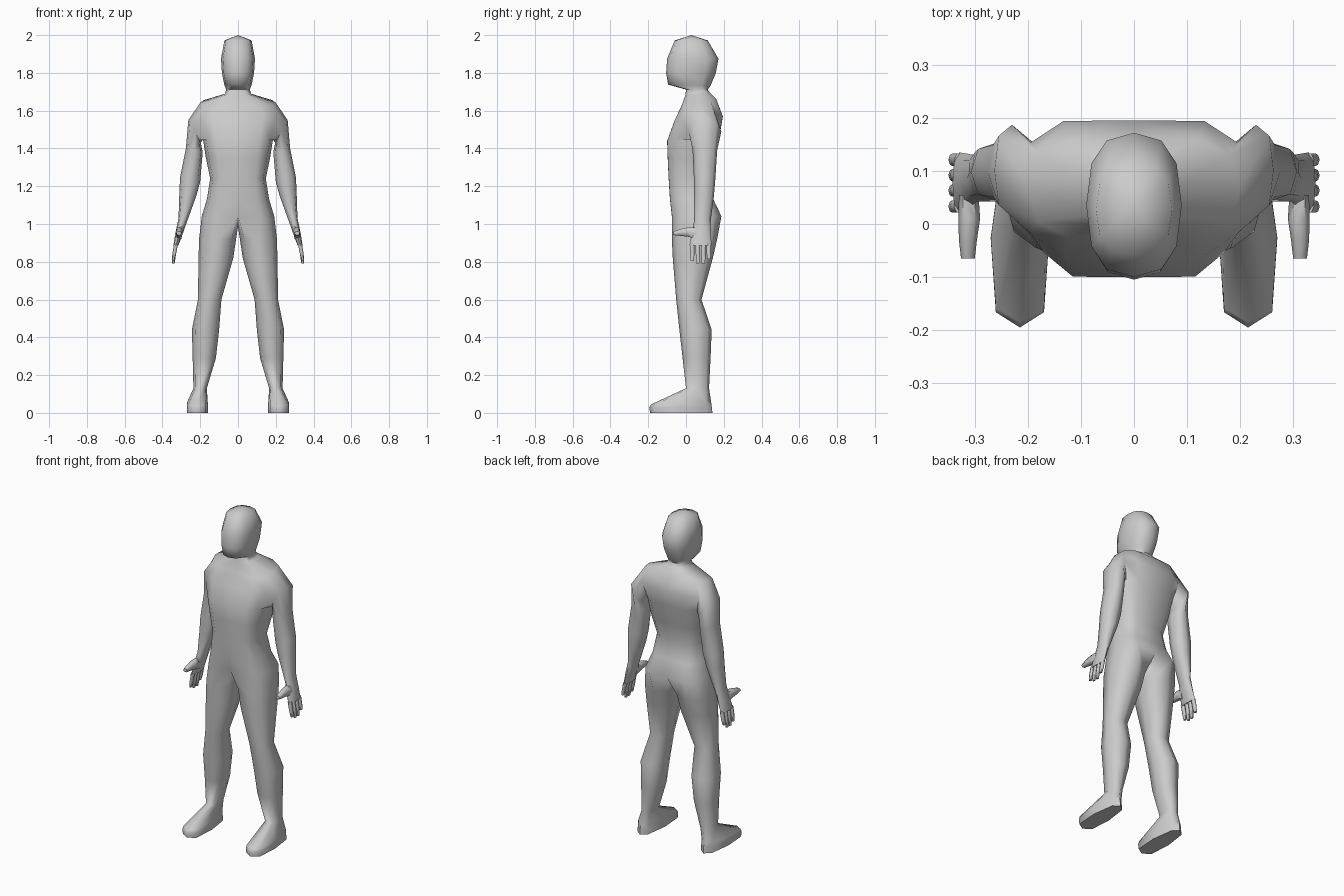
import bpy, bmesh, math

if "Cube" in bpy.data.objects:
    bpy.data.objects.remove(bpy.data.objects["Cube"])


def ring(bm, angles, x0, x1, y0, y1, z, tx=0, ty=0, p=0.8, f=1.0, taper=0.0, upright=False):
    """Rounded cross-section between x0..x1, y0..y1; tx / ty tilt it, taper narrows the back."""
    verts = []
    for a in angles:
        c, s = math.cos(math.radians(a)), math.sin(math.radians(a))
        c = math.copysign(abs(c) ** p, c)
        s = math.copysign(min(1, f * abs(s) ** p), s)
        x = (x0 + x1) / 2 + (x1 - x0) / 2 * c * (1 - taper * max(s, 0))
        y = (y0 + y1) / 2 + (y1 - y0) / 2 * s
        co = (x, z, y) if upright else (x, y, z + tx * c + ty * s)
        verts.append(bm.verts.new(co))
    return verts


def bridge(bm, a, b, closed=True, skip=()):
    n = len(a)
    for i in range(n if closed else n - 1):
        if i not in skip:
            j = (i + 1) % n
            bm.faces.new((a[i], a[j], b[j], b[i]))


def loft(bm, rings, closed=True):
    for a, b in zip(rings, rings[1:]):
        bridge(bm, a, b, closed)


def finish(bm, name, angle=70):
    """Mirror the half across x = 0 and make a smooth-shaded object."""
    loose = [v for v in bm.verts if not v.link_faces]
    bmesh.ops.delete(bm, geom=loose, context='VERTS')
    geom = bm.verts[:] + bm.edges[:] + bm.faces[:]
    bmesh.ops.mirror(bm, geom=geom, axis='X', merge_dist=0.0005)
    bmesh.ops.recalc_face_normals(bm, faces=bm.faces[:])
    me = bpy.data.meshes.new(name)
    bm.to_mesh(me)
    bm.free()
    ob = bpy.data.objects.new(name, me)
    bpy.context.collection.objects.link(ob)
    bpy.ops.object.select_all(action='DESELECT')
    ob.select_set(True)
    bpy.context.view_layer.objects.active = ob
    bpy.ops.object.shade_smooth_by_angle(angle=math.radians(angle))


HALF = [-90 + 30 * i for i in range(7)]    # front centre round to back centre
ARM = [-45 + 45 * i for i in range(8)]     # starts at front-outer
LEG = [-135 + 45 * i for i in range(8)]    # starts at front-inner

bm = bmesh.new()

# head and neck: half width, front y, back y, z, y tilt
head = [ring(bm, HALF, -w, w, yf, yb, z, 0, t, 0.8) for w, yf, yb, z, t in [
    (0.072, -0.06, 0.115, 1.972, 0.0),
    (0.090, -0.10, 0.172, 1.875, 0.0),
    (0.085, -0.105, 0.158, 1.80, 0.0),
    (0.072, -0.095, 0.130, 1.735, -0.003),
    (0.062, 0.0, 0.115, 1.712, 0.0)]]
apex = bm.verts.new((0, 0.03, 2.0))
for i in range(6):
    bm.faces.new((apex, head[0][i + 1], head[0][i]))
loft(bm, head, False)

# torso from the neck base to the hips
torso = [ring(bm, HALF, -w, w, yf, yb, z, 0, t, 0.7, 1.1) for w, yf, yb, z, t in [
    (0.070, -0.003, 0.128, 1.688, 0.005),
    (0.200, -0.025, 0.160, 1.642, 0.02),
    (0.215, -0.06, 0.195, 1.56, 0.01),
    (0.187, -0.10, 0.180, 1.46, 0.02),
    (0.170, -0.097, 0.155, 1.35, 0.0),
    (0.147, -0.092, 0.125, 1.24, 0.0),
    (0.165, -0.085, 0.145, 1.13, 0.0),
    (0.192, -0.075, 0.188, 1.04, 0.0)]]
bridge(bm, head[-1], torso[0], False)
for k in range(len(torso) - 1):
    bridge(bm, torso[k], torso[k + 1], False, (2, 3) if k in (1, 2) else ())

# arm grown from the shoulder opening: x in, x out, y front, y back, z, x tilt
S, U, A = torso[1:4]
arm = [[S[2], S[3], S[4], U[4], A[4], A[3], A[2], U[2]]]
arm += [ring(bm, ARM, *r) for r in [
    (0.197, 0.263, 0.015, 0.187, 1.49, 0.06),
    (0.187, 0.276, 0.035, 0.165, 1.39, 0.01),
    (0.200, 0.307, 0.042, 0.155, 1.235, 0.01),
    (0.220, 0.311, 0.042, 0.148, 1.15, 0.0),
    (0.278, 0.315, 0.042, 0.130, 1.01, 0.02),
    (0.292, 0.332, 0.030, 0.132, 0.95, 0.0),
    (0.316, 0.342, 0.018, 0.135, 0.885, 0.0)]]
loft(bm, arm)
bm.faces.new(arm[-1])

# leg grown from the hip ring and a crotch point
crotch = bm.verts.new((0, 0.04, 0.985))
leg = [torso[-1] + [crotch]]
leg += [ring(bm, LEG, *r) for r in [
    (0.010, 0.206, -0.075, 0.165, 0.92),
    (0.025, 0.209, -0.070, 0.142, 0.82),
    (0.088, 0.212, -0.052, 0.082, 0.60),
    (0.100, 0.244, -0.035, 0.136, 0.44),
    (0.117, 0.240, -0.018, 0.130, 0.29),
    (0.165, 0.236, 0.0, 0.122, 0.13)]]

# foot
leg += [ring(bm, LEG, 0.160, 0.270, yf, yb, z, 0, t, 0.55, 1, 0.25) for yf, yb, z, t in [
    (-0.185, 0.132, 0.055, 0.01),
    (-0.195, 0.137, 0.03, 0.0),
    (-0.190, 0.140, 0.0, 0.0)]]
loft(bm, leg)
bm.faces.new(leg[-1])
finish(bm, "body")

# fingers: centre y, tip z
SIX = [60 * i for i in range(6)]
bm = bmesh.new()
for y, tip in [(0.033, 0.805), (0.063, 0.79), (0.092, 0.79), (0.121, 0.815)]:
    rows = [ring(bm, SIX, x - rx, x + rx, y - r, y + r, z) for x, rx, r, z in [
        (0.328, 0.011, 0.013, 0.895),
        (0.337, 0.010, 0.013, 0.845),
        (0.343, 0.007, 0.010, tip)]]
    loft(bm, rows)
    bm.faces.new(rows[0])
    bm.faces.new(rows[-1])
finish(bm, "fingers")

# thumb: x range, z range, y along its length
bm = bmesh.new()
rows = [ring(bm, SIX, *r, upright=True) for r in [
    (0.293, 0.330, 0.915, 0.985, 0.055),
    (0.290, 0.331, 0.930, 0.985, 0.010),
    (0.296, 0.330, 0.935, 0.975, -0.030),
    (0.300, 0.326, 0.940, 0.962, -0.065)]]
loft(bm, rows)
bm.faces.new(rows[0])
bm.faces.new(rows[-1])
finish(bm, "thumbs")
